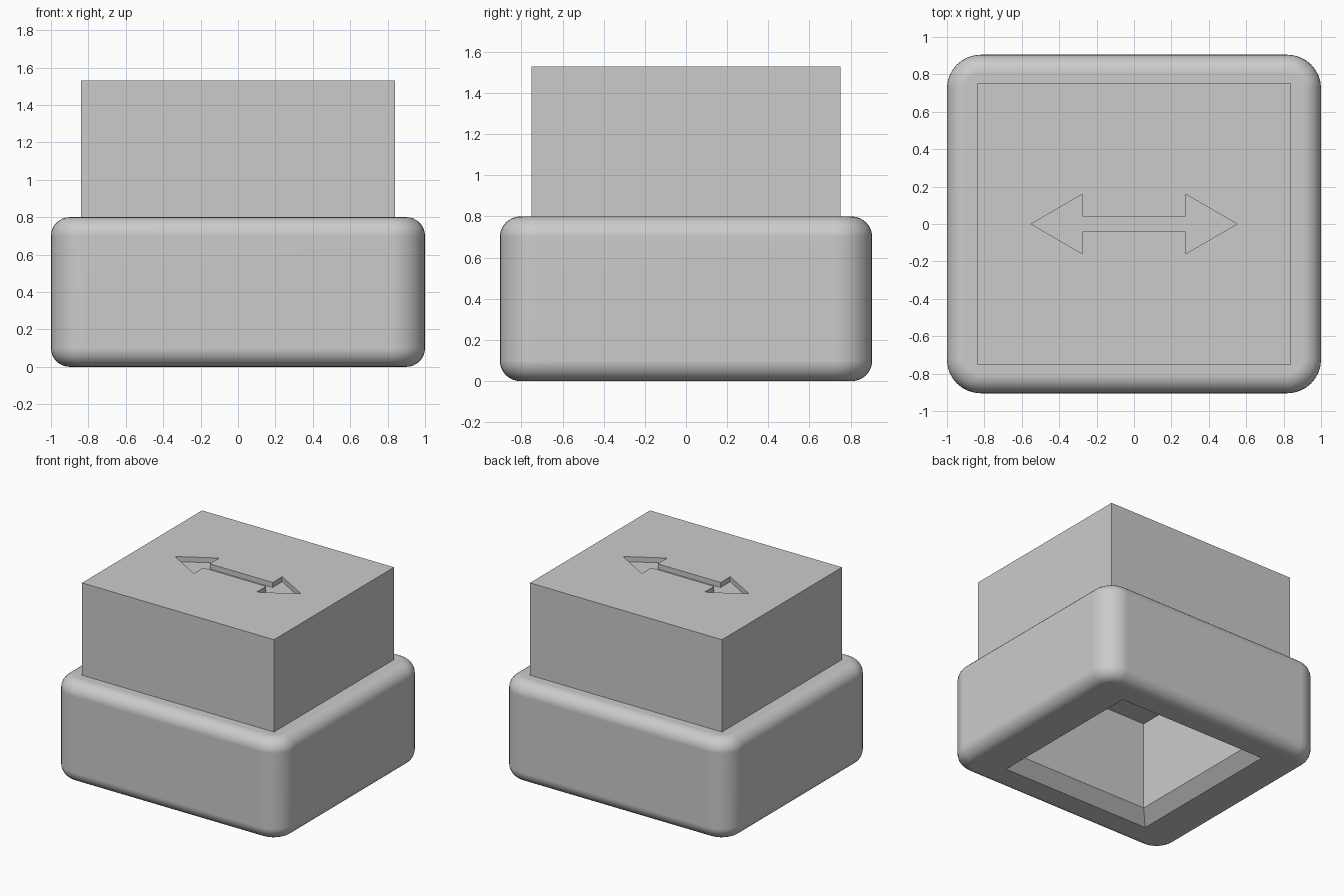
import bpy, bmesh, math
from math import pi, sin, cos

cube = bpy.data.objects.get("Cube")
if cube:
    bpy.data.objects.remove(cube, do_unlink=True)

# single grey material
grey = bpy.data.materials.new("plain_grey")
grey.use_nodes = True
COLOR = (0.6, 0.6, 0.6, 1)
grey.diffuse_color = COLOR
for node in grey.node_tree.nodes:
    if node.type == 'BSDF_PRINCIPLED':
        node.inputs["Base Color"].default_value = COLOR

SEG = 8  # steps in each rounded corner


def finish(name, bm):
    bmesh.ops.remove_doubles(bm, verts=bm.verts, dist=1e-5)
    bmesh.ops.recalc_face_normals(bm, faces=bm.faces)
    mesh = bpy.data.meshes.new(name)
    bm.to_mesh(mesh)
    bm.free()
    mesh.materials.append(grey)
    ob = bpy.data.objects.new(name, mesh)
    bpy.context.collection.objects.link(ob)
    return ob


def activate(ob):
    bpy.ops.object.select_all(action='DESELECT')
    ob.select_set(True)
    bpy.context.view_layer.objects.active = ob


def ring(bm, hx, hy, r, z):
    """Rounded rectangle loop; radius zero gives a sharp rectangle."""
    verts = []
    for k, (sx, sy) in enumerate([(1, 1), (-1, 1), (-1, -1), (1, -1)]):
        for i in range(SEG + 1):
            a = (k + i / SEG) * pi / 2
            verts.append(bm.verts.new((sx * (hx - r) + r * cos(a),
                                       sy * (hy - r) + r * sin(a), z)))
    return verts


def loft(bm, rings):
    for a, b in zip(rings, rings[1:]):
        for i in range(len(a)):
            j = (i + 1) % len(a)
            bm.faces.new((a[i], a[j], b[j], b[i]))


def prism(name, outline, z0, z1):
    bm = bmesh.new()
    low = [bm.verts.new((x, y, z0)) for x, y in outline]
    high = [bm.verts.new((x, y, z1)) for x, y in outline]
    bm.faces.new(low)
    bm.faces.new(high)
    loft(bm, [low, high])
    return finish(name, bm)


# rounded base, with a chamfered square pocket underneath
HX, HY, H, FILLET, CORNER = 1.0, 0.905, 0.8, 0.1, 0.18
OPEN, POCKET = 0.655, 0.565
bm = bmesh.new()
rings = []
for centre_z, start in ((H - FILLET, pi / 2), (FILLET, 0)):
    for i in range(SEG + 1):
        a = start - i / SEG * pi / 2
        inset = FILLET * (1 - cos(a))
        rings.append(ring(bm, HX - inset, HY - inset, CORNER - inset,
                          centre_z + FILLET * sin(a)))
rings.append(ring(bm, OPEN, OPEN, 0, 0))
rings.append(ring(bm, POCKET, POCKET, 0, OPEN - POCKET))
rings.append(ring(bm, POCKET, POCKET, 0, H - 0.01))
loft(bm, rings)
bm.faces.new(rings[0])
bm.faces.new(rings[-1])
base = finish("rounded_base", bm)
activate(base)
bpy.ops.object.shade_smooth_by_angle(angle=math.radians(30))
weighted = base.modifiers.new("even_shading", 'WEIGHTED_NORMAL')
weighted.keep_sharp = True

# upper block
TOP = 1.53
block = prism("upper_block",
              [(0.84, 0.75), (-0.84, 0.75), (-0.84, -0.75), (0.84, -0.75)],
              H - 0.005, TOP)

# double-headed arrow recessed into the top
quarter = [(0.275, 0.04), (0.275, 0.16)]
right_half = [(x, -y) for x, y in quarter] + [(0.55, 0)] + quarter[::-1]
arrow = right_half + [(-x, -y) for x, y in right_half]
cutter = prism("arrow_cutter", arrow, TOP - 0.04, TOP + 0.1)
cutter.hide_render = True
cut = block.modifiers.new("arrow_recess", 'BOOLEAN')
cut.operation = 'DIFFERENCE'
cut.solver = 'EXACT'
cut.object = cutter
activate(block)
bpy.ops.object.modifier_apply(modifier=cut.name)
bpy.data.objects.remove(cutter, do_unlink=True)
